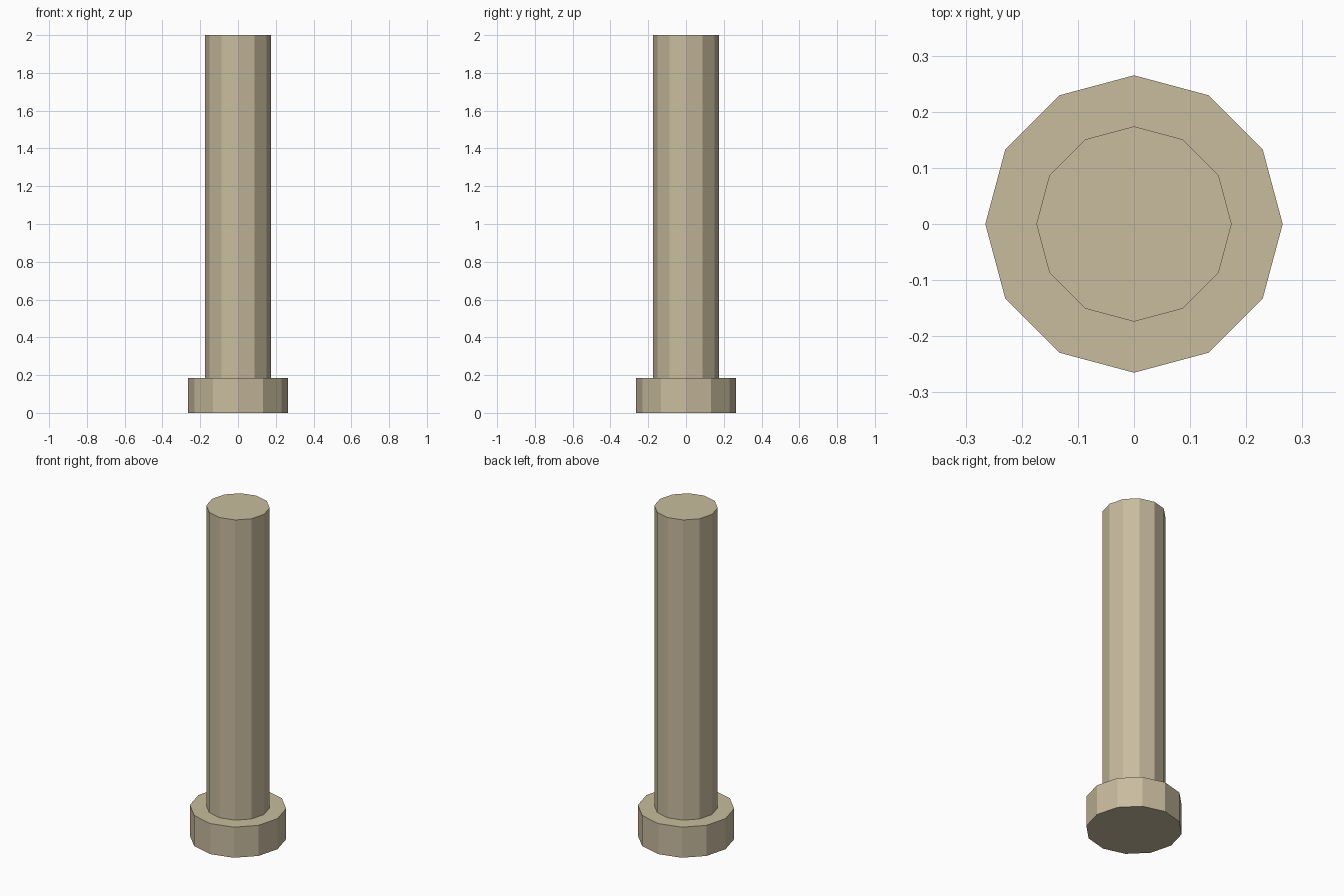
import bpy

if "Cube" in bpy.data.objects:
    bpy.data.objects.remove(bpy.data.objects["Cube"])

SIDES = 12

tan = bpy.data.materials.new("tan")
tan.diffuse_color = (0.58, 0.50, 0.34, 1.0)
tan.use_nodes = True
tan.node_tree.nodes["Principled BSDF"].inputs["Base Color"].default_value = tan.diffuse_color


def prism(name, radius, bottom, top):
    """Upright flat-faced cylinder between two heights."""
    bpy.ops.mesh.primitive_cylinder_add(
        vertices=SIDES, radius=radius, depth=top - bottom,
        location=(0, 0, (bottom + top) / 2))
    part = bpy.context.object
    part.name = name
    part.data.materials.append(tan)
    return part


# Wide foot collar
prism("base_collar", 0.265, 0.0, 0.185)

# Long shaft standing on the collar
prism("shaft", 0.174, 0.185, 2.0)
